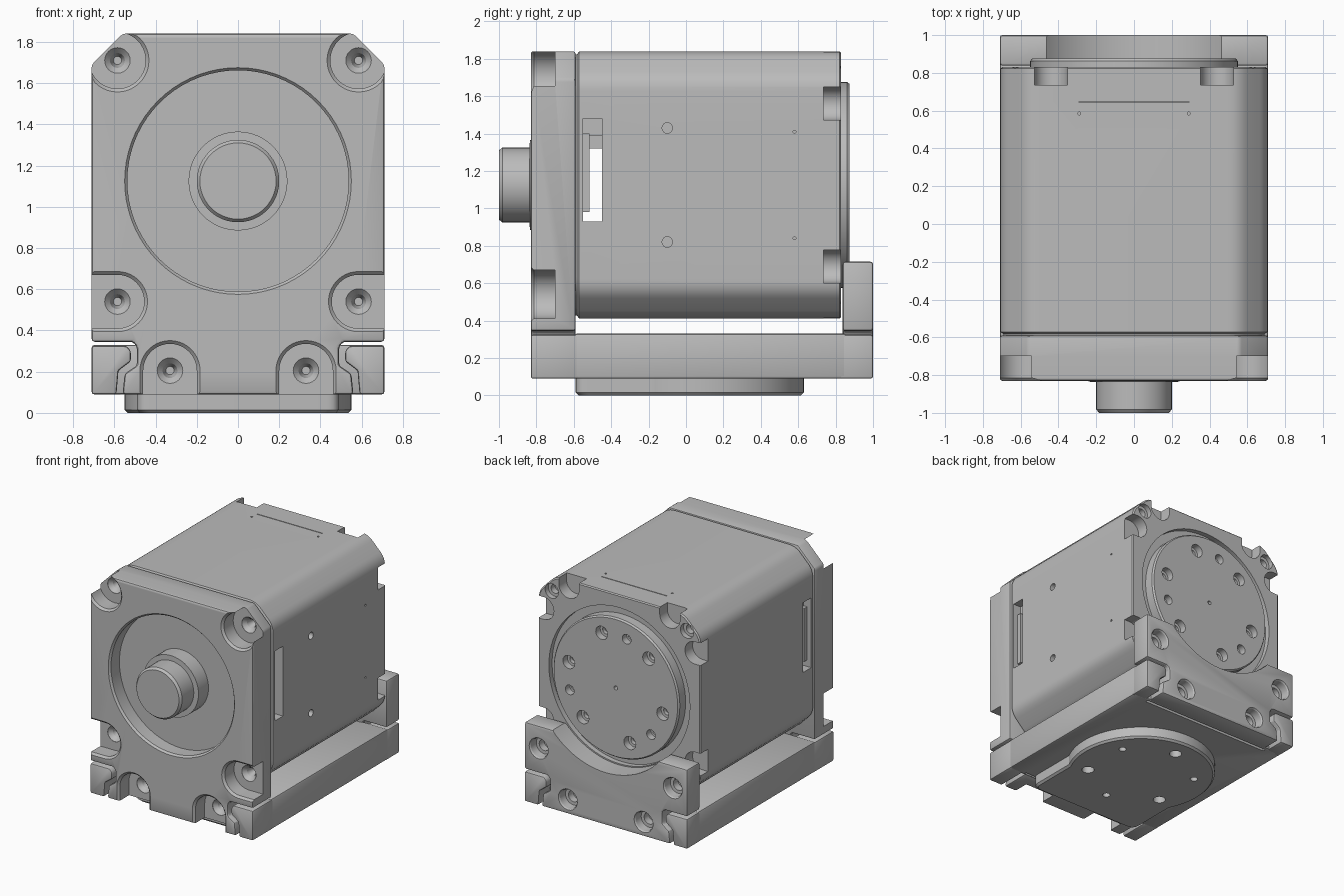
import bpy, bmesh
from math import sin, cos, pi, radians, atan2
from mathutils import Vector

if "Cube" in bpy.data.objects:
    bpy.data.objects.remove(bpy.data.objects["Cube"])

grey = bpy.data.materials.new("satin_grey")
grey.use_nodes = True
colour = (0.5, 0.5, 0.5, 1)
grey.diffuse_color = colour
grey.node_tree.nodes["Principled BSDF"].inputs["Base Color"].default_value = colour

PLACE = {"x": lambda a, b, d: (d, a, b),
         "y": lambda a, b, d: (a, d, b),
         "z": lambda a, b, d: (a, b, d)}


def stack(name, layers, axis="y"):
    """Solid made of matching outlines placed at successive depths."""
    bm = bmesh.new()
    rings = [[bm.verts.new(PLACE[axis](a, b, d)) for a, b in pts] for pts, d in layers]
    bm.faces.new(rings[0])
    bm.faces.new(rings[-1])
    n = len(rings[0])
    for lo, hi in zip(rings, rings[1:]):
        for i in range(n):
            j = (i + 1) % n
            bm.faces.new((lo[i], lo[j], hi[j], hi[i]))
    bmesh.ops.recalc_face_normals(bm, faces=bm.faces)
    mesh = bpy.data.meshes.new(name)
    bm.to_mesh(mesh)
    bm.free()
    mesh.materials.append(grey)
    ob = bpy.data.objects.new(name, mesh)
    bpy.context.collection.objects.link(ob)
    return ob


def box(name, x, y, z):
    pts = [(x[0], y[0]), (x[1], y[0]), (x[1], y[1]), (x[0], y[1])]
    return stack(name, [(pts, z[0]), (pts, z[1])], "z")


def circle(a, b, r, n=32):
    return [(a + r * cos(2 * pi * i / n), b + r * sin(2 * pi * i / n)) for i in range(n)]


def turned(name, a, b, profile, axis="y", n=32):
    """Round part from (radius, depth) pairs."""
    return stack(name, [(circle(a, b, r, n), d) for r, d in profile], axis)


def open_slot(a, b, r, da, db, n=20):
    """Half circle running straight out along (da, db)."""
    t0 = atan2(db, da) + pi / 2
    pts = [(a + r * cos(t0 + pi * i / n), b + r * sin(t0 + pi * i / n)) for i in range(n + 1)]
    tail = [(p[0] + da * 0.4, p[1] + db * 0.4) for p in (pts[-1], pts[0])]
    return pts + tail


def fillet(pts, r, n=6):
    out = []
    for i, p in enumerate(pts):
        p = Vector(p)
        a = p + (Vector(pts[i - 1]) - p).normalized() * r
        b = p + (Vector(pts[(i + 1) % len(pts)]) - p).normalized() * r
        for k in range(n + 1):
            t = k / n
            out.append(tuple(a * (1 - t) ** 2 + p * 2 * t * (1 - t) + b * t * t))
    return out


def apply(ob, mod):
    bpy.context.view_layer.objects.active = ob
    bpy.ops.object.modifier_apply(modifier=mod.name)


def bevel(ob, width):
    mod = ob.modifiers.new("edge", "BEVEL")
    mod.width, mod.segments, mod.limit_method = width, 2, "ANGLE"
    apply(ob, mod)


def boolean(ob, tools, operation="DIFFERENCE"):
    for tool in tools:
        mod = ob.modifiers.new("cut", "BOOLEAN")
        mod.operation, mod.solver, mod.object = operation, "EXACT", tool
        apply(ob, mod)
        bpy.data.objects.remove(tool)


def mirrored(half):
    return half + [(-a, b) for a, b in reversed(half)]


CZ = 1.125          # height of the main axis
SIDES = (1, -1)

# Front plate with round recess, screw pockets and countersunk holes
foot = [(0.71, 0.345), (0.51, 0.345), (0.49, 0.32), (0.49, 0.23), (0.55, 0.19), (0.56, 0.09)]
plate = mirrored([(0.56, 1.84), (0.71, 1.69)] + foot)
front_plate = stack("front_plate", [(plate, -0.83), (plate, -0.59)])
bevel(front_plate, 0.014)
cuts = [turned("cutter", 0, CZ, [(0.57, -0.85), (0.55, -0.83), (0.537, -0.815), (0.537, -0.71)], n=72)]


def pocket(shape):
    return stack("cutter", [(shape(0.018), -0.86), (shape(0.018), -0.832),
                            (shape(0), -0.814), (shape(0), -0.7)])


for s in SIDES:
    cuts += [pocket(lambda g: circle(s * 0.585, 1.71, 0.137 + g, 40)),
             pocket(lambda g: open_slot(s * 0.585, 0.54, 0.13 + g, s, 0)),
             pocket(lambda g: open_slot(s * 0.33, 0.205, 0.13 + g, 0, -1))]
    for x, z in ((0.585, 1.71), (0.585, 0.54), (0.33, 0.205)):
        cuts.append(turned("cutter", s * x, z, [(0.062, -0.74), (0.062, -0.698), (0.036, -0.67), (0.02, -0.61)], n=24))
boolean(front_plate, cuts)

# Shaft with collar
turned("output_shaft", 0, CZ, [(0.24, -0.65), (0.24, -0.835), (0.2, -0.836), (0.2, -0.982), (0.185, -1.0)], n=48)


# Main housing, chamfered and blended at the long edges
def housing_outline(g):
    hx, hz, c = 0.707 - g, 0.714 - g, 0.15
    quad = [(hx - c, hz), (hx, hz - c), (hx, c - hz), (hx - c, -hz)]
    return [(a, CZ + b) for a, b in fillet(mirrored(quad), 0.06)]


housing = stack("housing", [(housing_outline(g), y) for g, y in
                            ((0.015, -0.6), (0.015, -0.582), (0, -0.572), (0, 0.822), (0.008, 0.83))])
cuts = [box("cutter", (-1, 1), (-0.55, -0.45), (0.93, 1.48)),
        box("cutter", (-0.29, 0.29), (0.642, 0.648), (1.825, 1.9)),
        turned("cutter", 0, CZ, [(0.615, 0.9), (0.615, 0.79)], n=72)]
for s in SIDES:
    cuts.append(turned("cutter", s * 0.29, 0.585, [(0.008, 1.9), (0.008, 1.82)], "z", 10))
    for v in SIDES:
        z = CZ + v * 0.435
        slots = (open_slot(s * 0.44, CZ + v * 0.66, 0.088, 0, v), open_slot(s * 0.66, z, 0.088, s, 0))
        cuts += [stack("cutter", [(p, 0.735), (p, 0.9)]) for p in slots]
        cuts.append(turned("cutter", s * 0.59, CZ + v * 0.59, [(0.058, 0.86), (0.058, 0.79), (0.035, 0.789), (0.035, 0.74)], n=24))
for v in SIDES:
    cuts += [turned("cutter", -0.1, CZ + v * 0.305, [(0.028, 0.8), (0.028, 0.67)], "x", 16),
             turned("cutter", 0.58, CZ + v * 0.285, [(0.008, 0.8), (0.008, 0.67)], "x", 10)]
boolean(housing, cuts)

# Connector pieces inside the side window
box("connector_strip", (-0.67, 0.67), (-0.56, -0.515), (0.98, 1.4))
box("connector_head", (-0.6, 0.6), (-0.56, -0.44), (1.32, 1.4))
box("window_stop", (-0.64, 0.64), (-0.56, -0.44), (1.39, 1.49))

# Rear rotating disc with its ring of holes
rear_disc = turned("rear_disc", 0, CZ, [(0.55, 0.75), (0.55, 0.862), (0.54, 0.875)], n=72)
cuts = [turned("cutter", 0, CZ, [(0.016, 0.9), (0.016, 0.8)], n=12)]
for k in range(3):
    for offset, r in ((-30, 0.052), (0, 0.038), (30, 0.052)):
        t = radians(77 + 120 * k + offset)
        cuts.append(turned("cutter", -0.42 * cos(t), CZ + 0.42 * sin(t),
                           [(r, 0.9), (r, 0.82), (r * 0.6, 0.819), (r * 0.6, 0.78)], n=20))
boolean(rear_disc, cuts)

# Rear bracket plate, hollowed around the disc
plate = mirrored([(0.71, 0.715)] + foot)
rear_plate = stack("rear_plate", [(plate, 0.838), (plate, 1.0)])
bevel(rear_plate, 0.014)
cuts = [turned("cutter", 0, CZ, [(0.62, 0.7), (0.62, 1.1)], n=72)]
for s in SIDES:
    for x, z in ((0.585, 0.54), (0.33, 0.205)):
        cuts.append(turned("cutter", s * x, z, [(0.09, 1.01), (0.075, 0.99), (0.07, 0.93), (0.045, 0.929), (0.045, 0.87)], n=24))
boolean(rear_plate, cuts)

# Base slab and the four corner lugs that hook around the plates
base = box("base_slab", (-0.71, 0.71), (-0.6, 0.86), (0.09, 0.33))
bevel(base, 0.014)
boolean(base, [box("cutter", (-0.57, 0.57), (0.815, 0.84), (0.05, 0.14)),
               box("cutter", (-0.57, 0.57), (-0.588, -0.57), (0.05, 0.14))])
lug = [(0.71, 0.325), (0.54, 0.325), (0.52, 0.3), (0.52, 0.25), (0.58, 0.205), (0.59, 0.09), (0.71, 0.09)]
for s, side in ((1, "left"), (-1, "right")):
    for end, y0, y1 in (("front", -0.83, -0.57), ("rear", 0.82, 1.0)):
        pts = [(s * a, b) for a, b in lug]
        bevel(stack(f"{end}_{side}_lug", [(pts, y0), (pts, y1)]), 0.012)

# Round mounting pad under the base, with a squared front tongue
pad = turned("mounting_pad", 0, 0.08, [(0.535, 0), (0.55, 0.015), (0.55, 0.1)], "z", 72)


def tongue(g):
    w = 0.49 - g
    return fillet([(w, -0.1), (w, -0.59 + g), (-w, -0.59 + g), (-w, -0.1)], 0.06)


boolean(pad, [stack("tongue", [(tongue(0.015), 0), (tongue(0), 0.015), (tongue(0), 0.1)], "z")], "UNION")
cuts = []
for k in range(6):
    t, r = radians(30 + 60 * k), (0.028, 0.046)[k % 2]
    cuts.append(turned("cutter", 0.4 * cos(t), 0.08 + 0.4 * sin(t), [(r, -0.05), (r, 0.07)], "z", 20))
boolean(pad, cuts)

# Smooth the round surfaces while keeping crisp edges
bpy.ops.object.select_all(action="DESELECT")
for ob in bpy.context.collection.objects:
    if ob.type == "MESH" and ob.data.materials and ob.data.materials[0] == grey:
        ob.select_set(True)
        bpy.context.view_layer.objects.active = ob
bpy.ops.object.shade_smooth_by_angle(angle=radians(25))
